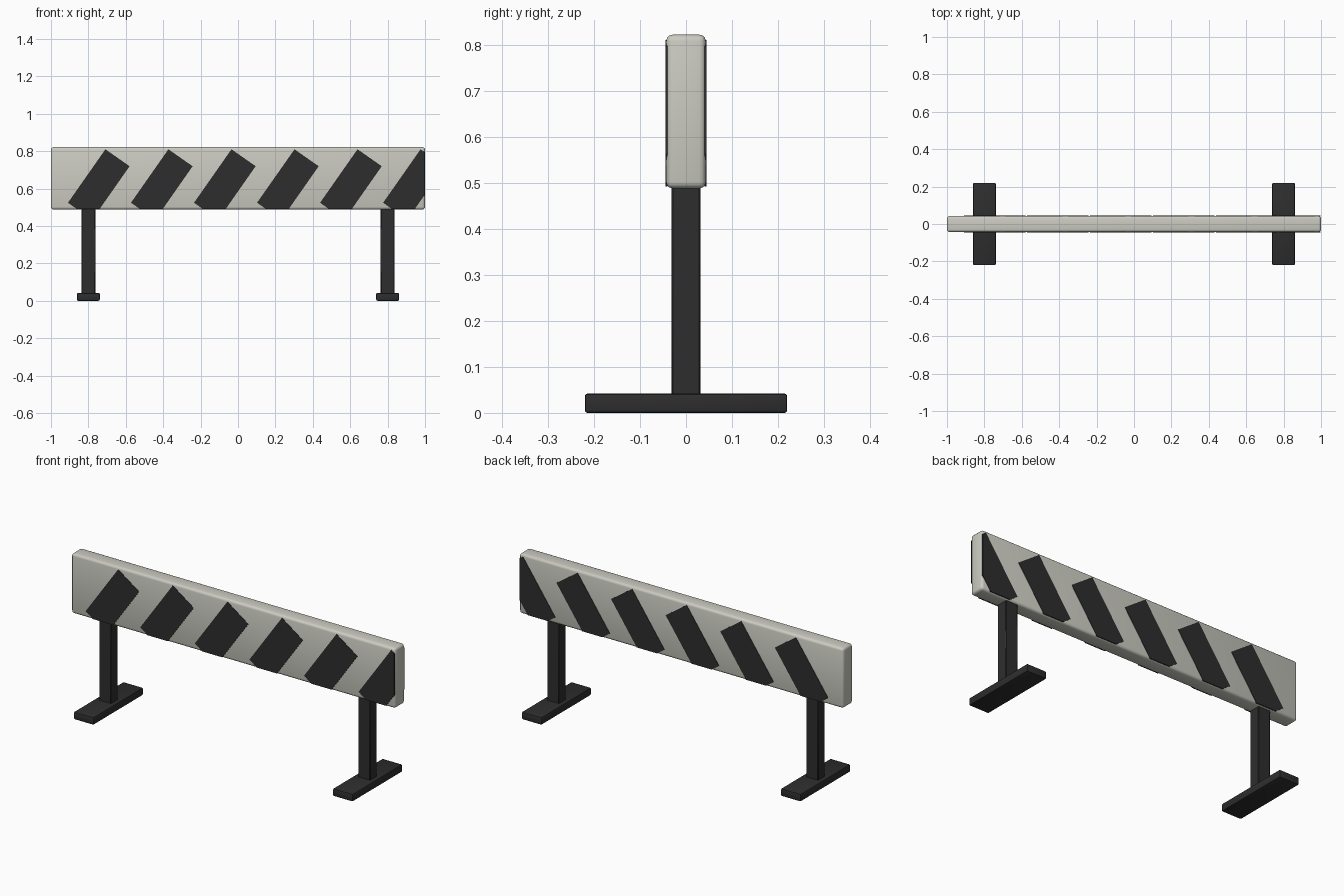
import bpy, bmesh, math
from mathutils import Matrix, Vector

if "Cube" in bpy.data.objects:
    bpy.data.objects.remove(bpy.data.objects["Cube"])


def material(name, rgb):
    m = bpy.data.materials.new(name)
    m.diffuse_color = (*rgb, 1)
    m.use_nodes = True
    m.node_tree.nodes["Principled BSDF"].inputs["Base Color"].default_value = m.diffuse_color
    return m


WHITE = material("off white", (0.60, 0.60, 0.54))
BLACK = material("dark grey", (0.027, 0.027, 0.027))


def finish(name, bm, mat):
    bmesh.ops.recalc_face_normals(bm, faces=bm.faces)
    mesh = bpy.data.meshes.new(name)
    bm.to_mesh(mesh)
    bm.free()
    mesh.materials.append(mat)
    ob = bpy.data.objects.new(name, mesh)
    bpy.context.collection.objects.link(ob)
    return ob


def box(name, centre, size, bevel, segments, mat):
    bm = bmesh.new()
    bmesh.ops.create_cube(bm, size=1, matrix=Matrix.Translation(centre) @ Matrix.Diagonal((*size, 1)))
    if bevel:
        bmesh.ops.bevel(bm, geom=bm.edges[:], offset=bevel, segments=segments, profile=0.5, affect='EDGES')
    ob = finish(name, bm, mat)
    bpy.ops.object.select_all(action='DESELECT')
    ob.select_set(True)
    bpy.context.view_layer.objects.active = ob
    bpy.ops.object.shade_smooth_by_angle(angle=math.radians(40))
    return ob


# Board
BOTTOM, TOP = 0.488, 0.822
box("board", (0, 0, (BOTTOM + TOP) / 2), (2, 0.086, TOP - BOTTOM), 0.014, 3, WHITE)

# Posts and feet
for side, s in (("left", -1), ("right", 1)):
    box(side + "_post", (0.8 * s, 0, 0.27), (0.074, 0.062, 0.47), 0.003, 1, BLACK)
    box(side + "_foot", (0.8 * s, 0, 0.021), (0.122, 0.44, 0.042), 0.006, 2, BLACK)


# Slanted stripe: rectangle cut off at the lower and outer board edges
def stripe(name, x, y_in, y_out):
    along = Vector((math.sin(math.radians(35)), 0, math.cos(math.radians(35))))
    across = Vector((along.z, 0, -along.x))
    peak = Vector((x, y_in, 0.81))
    bm = bmesh.new()
    corners = [peak, peak + across * 0.158, peak + across * 0.158 - along * 0.349, peak - along * 0.349]
    bm.faces.new([bm.verts.new(c) for c in corners])
    for co, no in (((0, 0, 0.492), (0, 0, -1)), ((0.996, 0, 0), (1, 0, 0))):
        bmesh.ops.bisect_plane(bm, geom=bm.verts[:] + bm.edges[:] + bm.faces[:],
                               plane_co=co, plane_no=no, clear_outer=True)
    ext = bmesh.ops.extrude_face_region(bm, geom=bm.faces[:], use_keep_orig=True)
    moved = [v for v in ext["geom"] if isinstance(v, bmesh.types.BMVert)]
    bmesh.ops.translate(bm, verts=moved, vec=(0, y_out - y_in, 0))
    finish(name, bm, BLACK)


for i in range(6):
    x = -0.709 + 0.337 * i
    stripe(f"front_stripe_{i + 1}", x, -0.040, -0.045)
    stripe(f"back_stripe_{i + 1}", x, 0.040, 0.045)
